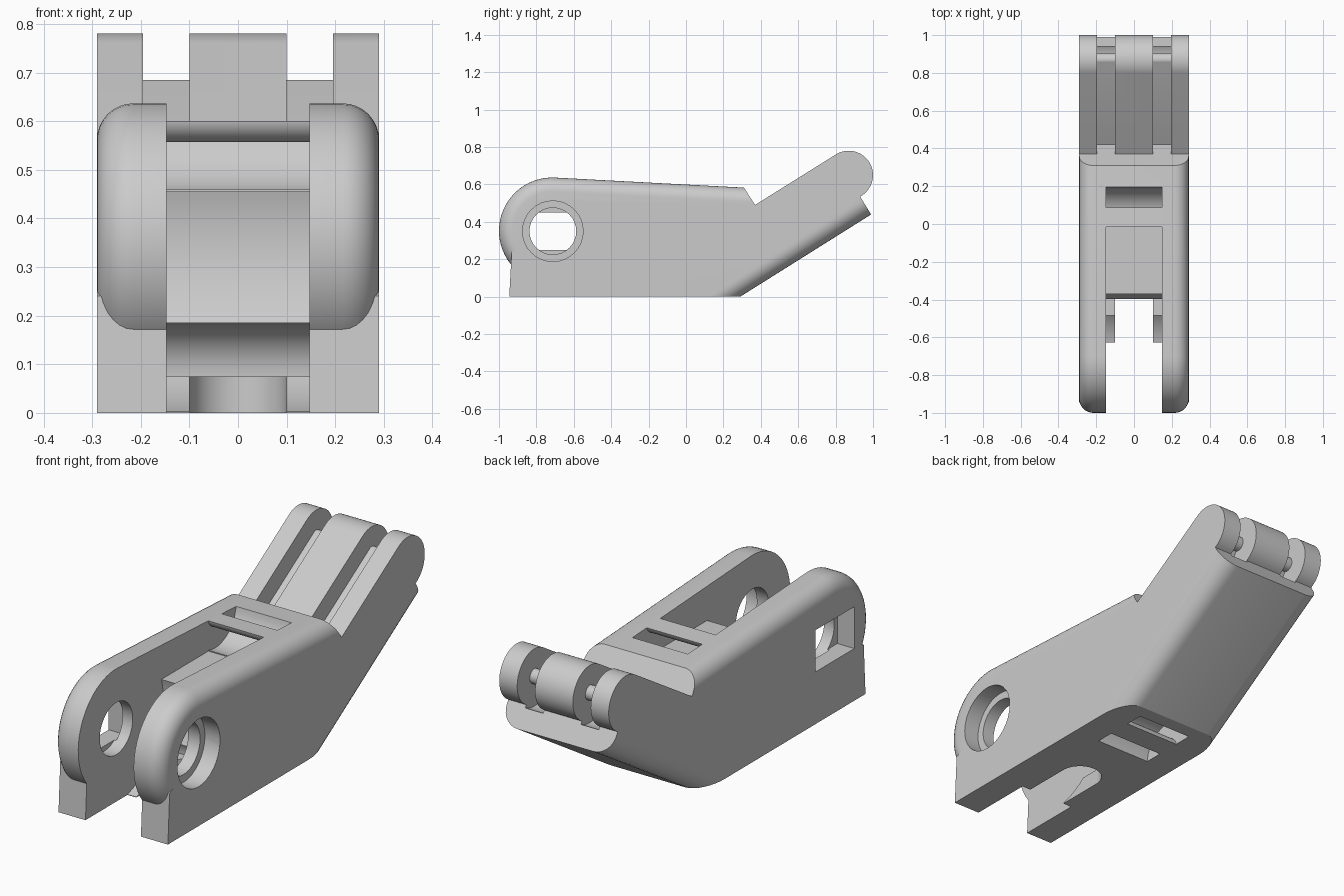
import bpy, bmesh, math

if "Cube" in bpy.data.objects:
    bpy.data.objects.remove(bpy.data.objects["Cube"])

grey = bpy.data.materials.new("light_grey")
grey.use_nodes = True
grey.diffuse_color = (0.6, 0.6, 0.6, 1)
for node in grey.node_tree.nodes:
    if node.type == 'BSDF_PRINCIPLED':
        node.inputs["Base Color"].default_value = (0.6, 0.6, 0.6, 1)

HALF = 0.29            # half width of the body
SLOT = 0.147           # half width of the fork slot
JOINT = (-0.715, 0.352)
KNUCKLE = (0.87, 0.65)
TILT = 32              # slope of the tail in degrees


def arc(c, r, a, b, n=32):
    """Points on a circle from angle a to b (degrees)."""
    angles = [math.radians(a + (b - a) * i / n) for i in range(n + 1)]
    return [(c[0] + r * math.cos(t), c[1] + r * math.sin(t)) for t in angles]


def tail(u, v):
    """Point in the tilted frame of the knuckle."""
    c, s = math.cos(math.radians(TILT)), math.sin(math.radians(TILT))
    return (KNUCKLE[0] + u * c - v * s, KNUCKLE[1] + u * s + v * c)


def prism(name, pts, lo, hi, axis='X', rounds=()):
    """Extrude a profile; rounds = (test, radius) pairs for outer edges."""
    bm = bmesh.new()
    place = (lambda p, h: (h, p[0], p[1])) if axis == 'X' else (lambda p, h: (p[0], p[1], h))
    ends = [[bm.verts.new(place(p, h)) for p in pts] for h in (lo, hi)]
    for ring in ends:
        bm.faces.new(ring)
    for i in range(len(pts)):
        j = (i + 1) % len(pts)
        bm.faces.new((ends[0][i], ends[0][j], ends[1][j], ends[1][i]))
    bmesh.ops.recalc_face_normals(bm, faces=bm.faces[:])
    for test, radius in rounds:
        edges = [e for e in bm.edges
                 if abs(e.verts[0].co.x - e.verts[1].co.x) < 1e-5
                 and all(test(v.co.y, v.co.z) for v in e.verts)]
        bmesh.ops.bevel(bm, geom=edges, offset=radius, offset_type='OFFSET',
                        segments=8, profile=0.5, affect='EDGES', clamp_overlap=False)
    mesh = bpy.data.meshes.new(name)
    bm.to_mesh(mesh)
    bm.free()
    mesh.materials.append(grey)
    ob = bpy.data.objects.new(name, mesh)
    bpy.context.collection.objects.link(ob)
    return ob


def combine(target, tool, operation='DIFFERENCE'):
    bpy.context.view_layer.objects.active = target
    mod = target.modifiers.new("cut", 'BOOLEAN')
    mod.operation, mod.solver, mod.object = operation, 'EXACT', tool
    bpy.ops.object.modifier_apply(modifier=mod.name)
    bpy.data.objects.remove(tool)


# Main body: rounded fork end, straight top, tilted tail with a round knuckle
outline = arc(JOINT, 0.285, 270, 87)
outline += [(0.31, 0.583), tail(-0.509, 0.13)]
outline += arc(KNUCKLE, 0.13, 90 + TILT, TILT - 94)
outline += [tail(-0.01, -0.242), (0.29, 0), (-0.6, 0), (-0.6, 0.067)]


def on_top(y, z):
    on_arc = abs(math.hypot(y - JOINT[0], z - JOINT[1]) - 0.285) < 1e-3 and y < -0.69
    return on_arc or (abs(y - 0.31) < 1e-3 and z > 0.57)


def on_slope(y, z):
    end = tail(-0.01, -0.242)
    return math.hypot(y - 0.29, z) < 1e-3 or math.hypot(y - end[0], z - end[1]) < 1e-3


body = prism("finger_segment", outline, -HALF, HALF,
             rounds=[(on_top, 0.075), (on_slope, 0.09)])

# Square foot below the rounded fork
foot = prism("foot", [(-0.945, 0), (-0.4, 0), (-0.4, 0.3), (-0.715, 0.34), (-0.932, 0.24)],
             -HALF, HALF)
combine(body, foot, 'UNION')

# Fork slot with its concave back and the raised floor
fork = [(-1.2, -0.1), (-0.628, -0.1)] + arc(JOINT, 0.36, -76, 16.6)
fork += [(-0.015, 0.455), (-0.015, 0.8), (-1.2, 0.8)]
combine(body, prism("fork_cut", fork, -SLOT, SLOT))

# Undercut behind the slot and the round-ended opening in the floor
undercut = arc((-0.39, 0.075), 0.11, 0, 90, 12) + [(-0.55, 0.185), (-0.55, 0.075)]
combine(body, prism("undercut", undercut, -SLOT, SLOT))
notch = arc((0, -0.39), 0.1, 0, 180, 24) + [(-0.1, -0.75), (0.1, -0.75)]
combine(body, prism("floor_cut", notch, -0.1, 0.08, 'Z'))

# Curved loops that leave a bar on the top and on the underside
for name, c, outer, inner, a, b in (("top_loop", (0.037, 0.61), 0.16, 0.053, 180, 360),
                                    ("bottom_loop", (0.07, -0.01), 0.15, 0.06, 0, 180)):
    loop = arc(c, outer, a, b, 24) + arc(c, inner, b, a, 24)
    combine(body, prism(name, loop, -SLOT, SLOT))

# Pivot hole, round recess on the left, square recess on the right
pivot = (-0.712, 0.35)
combine(body, prism("pivot_cut", arc(pivot, 0.125, 0, 348.75, 31), -0.21, 0.4))
combine(body, prism("round_recess", arc(pivot, 0.162, 0, 348.75, 31), 0.21, 0.4))
square = [(-0.86, 0.25), (-0.565, 0.25), (-0.565, 0.45), (-0.86, 0.45)]
combine(body, prism("square_recess", square, -0.4, -0.2))

# Two grooves along the tail, each ending in a thin pin
for lo, hi in ((-0.195, -0.1), (0.1, 0.195)):
    groove = [tail(-0.509, 0.034), tail(0.3, 0.034), tail(0.3, 0.2), tail(-0.509, 0.2)]
    combine(body, prism("groove_cut", groove, lo, hi))
    ring = arc(KNUCKLE, 0.145, TILT - 150, TILT + 90) + arc(KNUCKLE, 0.035, TILT + 90, TILT - 150)
    combine(body, prism("pin_cut", ring, lo, hi))

# Smooth the rounded surfaces and keep the corners crisp
bpy.ops.object.select_all(action='DESELECT')
body.select_set(True)
bpy.context.view_layer.objects.active = body
bpy.ops.object.shade_smooth_by_angle(angle=math.radians(25))
